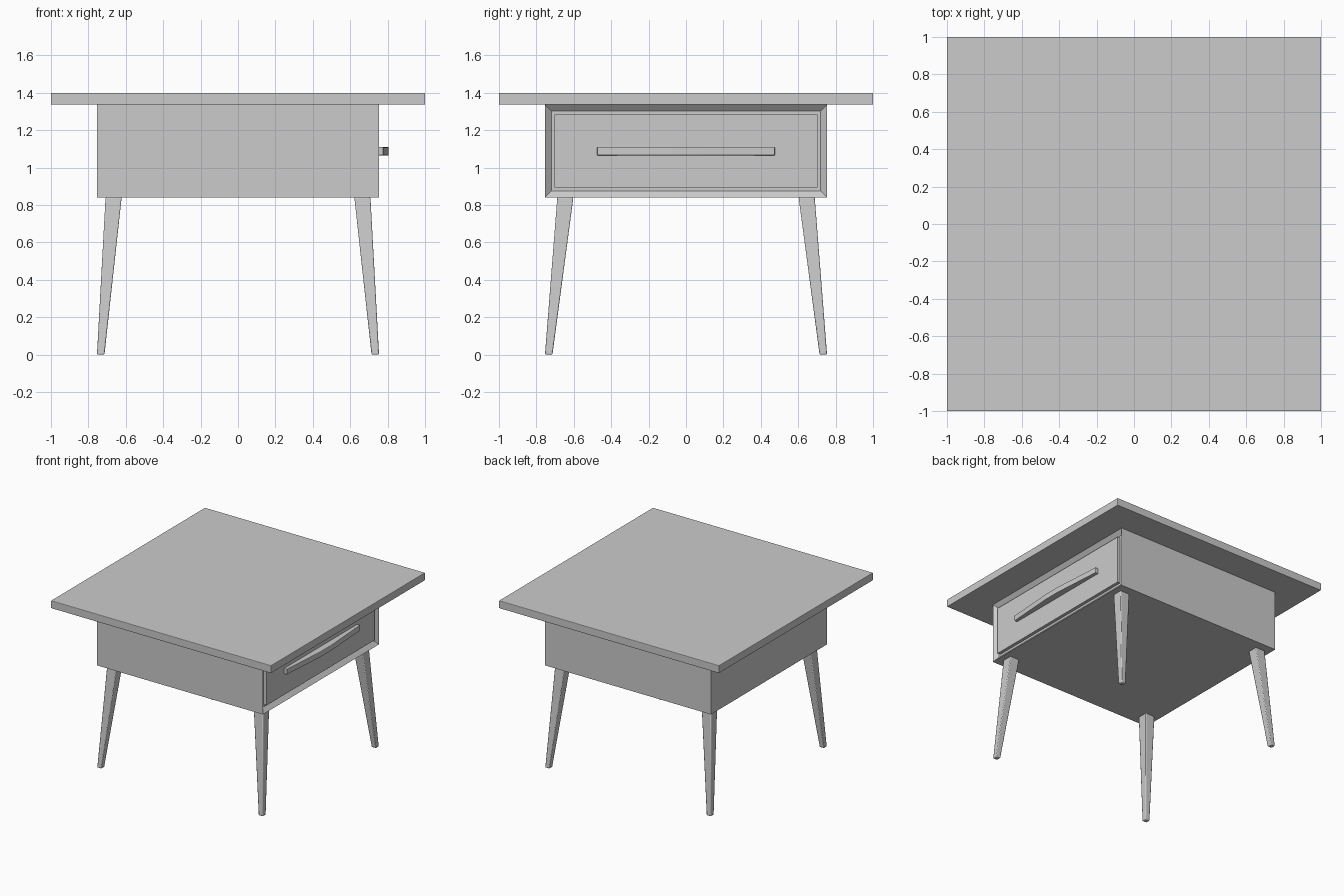
import bpy, bmesh

if "Cube" in bpy.data.objects:
    bpy.data.objects.remove(bpy.data.objects["Cube"])

def finish(name, bm, bevel=0.0, segments=2):
    bmesh.ops.recalc_face_normals(bm, faces=bm.faces)
    me = bpy.data.meshes.new(name)
    bm.to_mesh(me)
    bm.free()
    ob = bpy.data.objects.new(name, me)
    bpy.context.collection.objects.link(ob)
    if bevel:
        m = ob.modifiers.new("Bevel", 'BEVEL')
        m.width, m.segments = bevel, segments
    return ob

def box_mesh(lo, hi):
    bm = bmesh.new()
    bmesh.ops.create_cube(bm, size=1)
    for v in bm.verts:
        v.co = [(a + b) / 2 + c * (b - a) for a, b, c in zip(lo, hi, v.co)]
    return bm

# Table top
finish("table_top", box_mesh((-1, -1, 1.337), (1, 1, 1.4)), 0.004)

# Body with a shallow drawer opening on the +x side
bm = box_mesh((-0.755, -0.755, 0.84), (0.755, 0.755, 1.337))
side = max(bm.faces, key=lambda f: f.calc_center_median().x)
bmesh.ops.inset_region(bm, faces=[side], thickness=0.05)
bmesh.ops.translate(bm, verts=side.verts, vec=(-0.03, 0, 0))
finish("body", bm)

# Drawer front, set into the opening
finish("drawer_front", box_mesh((0.725, -0.702, 0.893), (0.751, 0.702, 1.284)))

# Drawer handle: plan profile thicker in the middle, extruded upward
profile = [(0.75, -0.475), (0.777, -0.475), (0.805, -0.07),
           (0.805, 0.07), (0.777, 0.475), (0.75, 0.475)]
bm = bmesh.new()
face = bm.faces.new([bm.verts.new((x, y, 1.065)) for x, y in profile])
ext = bmesh.ops.extrude_face_region(bm, geom=[face])
bmesh.ops.translate(bm, vec=(0, 0, 0.046),
                    verts=[g for g in ext["geom"] if isinstance(g, bmesh.types.BMVert)])
finish("drawer_handle", bm, 0.004)

# Splayed, tapered legs
def leg(name, sx, sy):
    bm = bmesh.new()
    bmesh.ops.create_cube(bm, size=1)
    for v in bm.verts:
        top = v.co.z > 0
        cx, cy, w, z = (0.665, 0.645, 0.086, 0.842) if top else (0.734, 0.734, 0.04, 0)
        v.co = (sx * cx + v.co.x * w, sy * cy + v.co.y * w, z)
    ob = finish(name, bm, 0.006)
    bpy.context.view_layer.objects.active = ob
    ob.select_set(True)
    bpy.ops.object.shade_smooth_by_angle()
    ob.select_set(False)

for sy, fb in ((-1, "front"), (1, "back")):
    for sx, lr in ((-1, "left"), (1, "right")):
        leg(f"{fb}_{lr}_leg", sx, sy)
